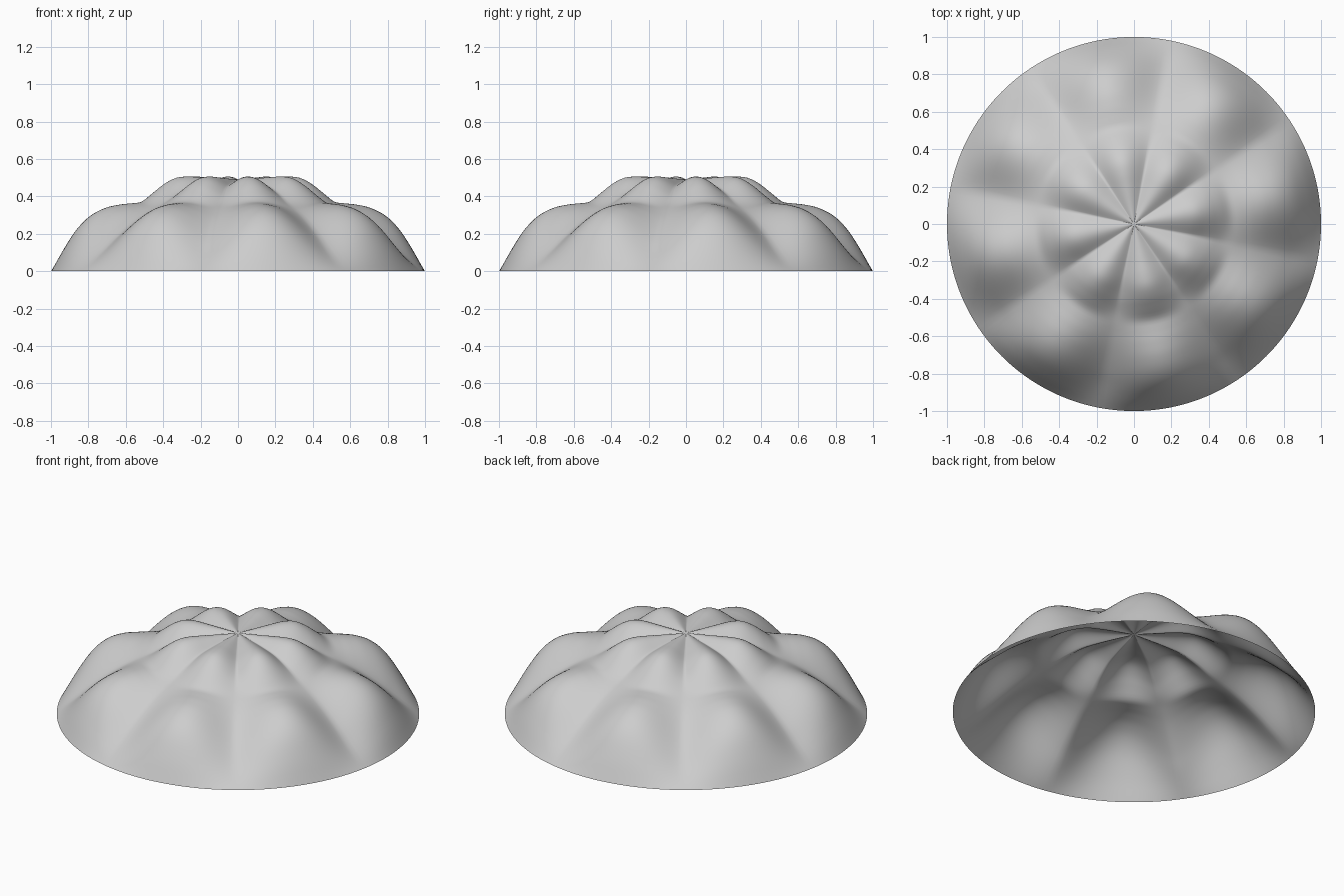
import bpy, bmesh, math

if "Cube" in bpy.data.objects:
    bpy.data.objects.remove(bpy.data.objects["Cube"])

LOBES, SEGMENTS, RINGS = 8, 192, 60

# Radius / height profiles along the crown of a lobe and along a groove
CREST = [(0, .49), (.1, .495), (.2, .502), (.28, .506), (.34, .498), (.4, .467), (.46, .42),
         (.52, .373), (.57, .364), (.64, .357), (.72, .339), (.8, .298), (.87, .23), (.94, .12), (1, 0)]
GROOVE = [(0, .49), (.1, .48), (.2, .468), (.3, .449), (.4, .407), (.48, .362),
          (.56, .325), (.64, .282), (.72, .229), (.8, .168), (.87, .108), (.94, .05), (1, 0)]


def smooth_height(profile, r):
    """Cubic interpolation through the profile points."""
    n = len(profile)
    slope = []
    for i in range(n):
        a, b = profile[max(i - 1, 0)], profile[min(i + 1, n - 1)]
        slope.append((b[1] - a[1]) / (b[0] - a[0]))
    for i in range(n - 1):
        (r0, z0), (r1, z1) = profile[i], profile[i + 1]
        if r <= r1 or i == n - 2:
            h = r1 - r0
            t = (r - r0) / h
            return ((2*t**3 - 3*t**2 + 1) * z0 + (t**3 - 2*t**2 + t) * h * slope[i]
                    + (3*t**2 - 2*t**3) * z1 + (t**3 - t**2) * h * slope[i + 1])


def lobe_weight(r, angle):
    """1 on a lobe crown, 0 in a groove; grooves are sharper near the centre."""
    c = abs(math.sin(LOBES / 2 * angle + math.pi / 4))
    blend = min(max((r - .3) / .25, 0), 1)
    return c ** 1.15 * (1 - blend) + c ** 1.5 * blend


# Open lobed shell
bm = bmesh.new()
centre = bm.verts.new((0, 0, CREST[0][1]))
rings = []
for i in range(1, RINGS + 1):
    r = i / RINGS
    crest, groove = smooth_height(CREST, r), smooth_height(GROOVE, r)
    ring = []
    for j in range(SEGMENTS):
        a = 2 * math.pi * j / SEGMENTS
        z = groove + (crest - groove) * lobe_weight(r, a)
        ring.append(bm.verts.new((r * math.cos(a), r * math.sin(a), z)))
    rings.append(ring)
for j in range(SEGMENTS):
    k = (j + 1) % SEGMENTS
    bm.faces.new((centre, rings[0][j], rings[0][k]))
    for inner, outer in zip(rings, rings[1:]):
        bm.faces.new((inner[j], outer[j], outer[k], inner[k]))
for f in bm.faces:
    f.smooth = True

mesh = bpy.data.meshes.new("lobed_shell")
bm.to_mesh(mesh)
bm.free()
shell = bpy.data.objects.new("lobed_shell", mesh)
bpy.context.collection.objects.link(shell)

# Single plain colour
grey = bpy.data.materials.new("light_grey")
grey.diffuse_color = (.61, .61, .61, 1)
grey.use_nodes = True
grey.node_tree.nodes["Principled BSDF"].inputs["Base Color"].default_value = grey.diffuse_color
mesh.materials.append(grey)
